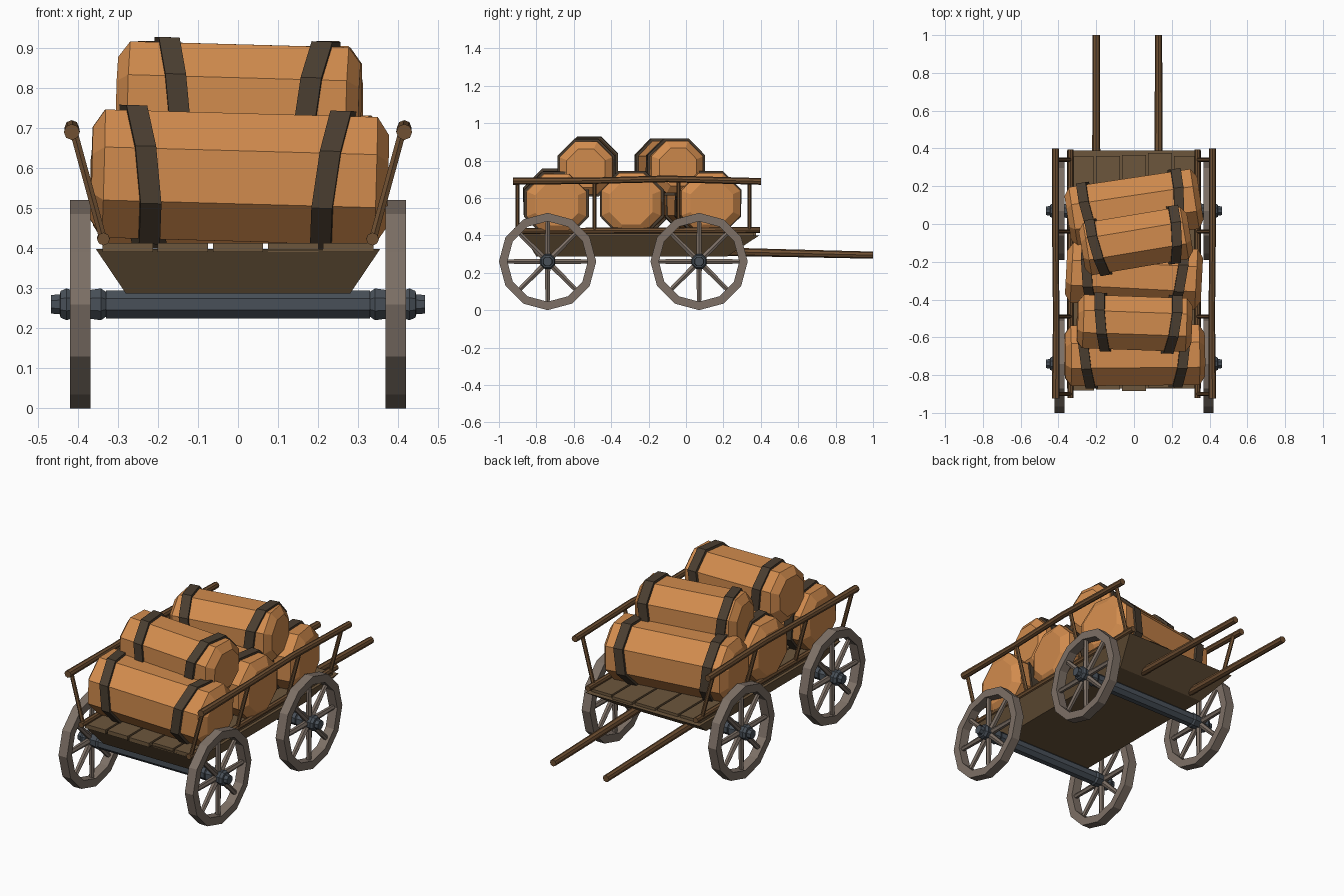
import bpy, bmesh, math, random
from mathutils import Vector, Matrix

if "Cube" in bpy.data.objects:
    bpy.data.objects.remove(bpy.data.objects["Cube"])

random.seed(4)


def mat(name, rgb):
    m = bpy.data.materials.new(name)
    m.diffuse_color = (*rgb, 1)
    m.use_nodes = True
    m.node_tree.nodes["Principled BSDF"].inputs["Base Color"].default_value = m.diffuse_color
    return m


ORANGE = mat("orange barrel wood", (0.64, 0.26, 0.075))
STRAP = mat("dark strap", (0.069, 0.048, 0.03))
BED = mat("bed wood", (0.15, 0.093, 0.045))
RAIL = mat("rail wood", (0.16, 0.08, 0.032))
IRON = mat("blue grey iron", (0.065, 0.08, 0.098))
WHEEL = mat("grey wheel wood", (0.205, 0.162, 0.133))


def finish(bm, name, material):
    bmesh.ops.recalc_face_normals(bm, faces=bm.faces)
    me = bpy.data.meshes.new(name)
    bm.to_mesh(me)
    bm.free()
    me.materials.append(material)
    ob = bpy.data.objects.new(name, me)
    bpy.context.collection.objects.link(ob)
    return ob


def lathe(bm, profile, n, turn=0.0, ring=False):
    """Revolve (x, radius) points about the x axis; ring closes the profile."""
    loops = []
    for x, r in profile:
        angles = [turn + math.tau * i / n for i in range(n)]
        loops.append([bm.verts.new((x, r * math.cos(a), r * math.sin(a))) for a in angles])
    pairs = list(zip(loops, loops[1:]))
    if ring:
        pairs.append((loops[-1], loops[0]))
    else:
        bm.faces.new(loops[0])
        bm.faces.new(loops[-1])
    for a, b in pairs:
        for i in range(n):
            j = (i + 1) % n
            bm.faces.new((a[i], a[j], b[j], b[i]))


def rod(bm, points, radii, n=6):
    """Sweep a round section through points that run in a nearly straight line."""
    pts = [Vector(p) for p in points]
    rot = (pts[-1] - pts[0]).to_track_quat('Z', 'Y')
    loops = []
    for p, r in zip(pts, radii):
        loops.append([bm.verts.new(p + rot @ Vector((r * math.cos(math.tau * i / n),
                                                     r * math.sin(math.tau * i / n), 0)))
                      for i in range(n)])
    bm.faces.new(loops[0])
    bm.faces.new(loops[-1])
    for a, b in zip(loops, loops[1:]):
        for i in range(n):
            j = (i + 1) % n
            bm.faces.new((a[i], a[j], b[j], b[i]))


def box(bm, x0, x1, y0, y1, z0, z1):
    m = Matrix.Translation(((x0 + x1) / 2, (y0 + y1) / 2, (z0 + z1) / 2))
    bmesh.ops.create_cube(bm, size=1, matrix=m @ Matrix.Diagonal((x1 - x0, y1 - y0, z1 - z0, 1)))


FLAT = math.pi / 8                 # turns an octagon so a flat side faces up
OCT = 1 / math.cos(FLAT)           # flat-to-flat radius -> corner radius

# wheels and axles
for end, y in (("front", -0.74), ("rear", 0.07)):
    bm = bmesh.new()
    lathe(bm, [(-0.33, 0.035 * OCT), (0.33, 0.035 * OCT)], 8, FLAT)
    finish(bm, end + "_axle", IRON).location = (0, y, 0.26)
    for side, s in (("left", -1), ("right", 1)):
        bm = bmesh.new()
        lathe(bm, [(s * 0.368, 0.26), (s * 0.42, 0.26), (s * 0.42, 0.215), (s * 0.368, 0.215)],
              12, 0, ring=True)
        finish(bm, f"{end}_{side}_rim", WHEEL).location = (0, y, 0.26)
        bm = bmesh.new()
        for i in range(8):
            a = math.tau * i / 8
            c, d = math.cos(a), math.sin(a)
            rod(bm, [(s * 0.394, 0.02 * c, 0.02 * d), (s * 0.394, 0.225 * c, 0.225 * d)],
                (0.017, 0.013))
        finish(bm, f"{end}_{side}_spokes", WHEEL).location = (0, y, 0.26)
        bm = bmesh.new()
        lathe(bm, [(s * x, r) for x, r in ((0.325, 0.03), (0.342, 0.043), (0.375, 0.038),
                                           (0.415, 0.038), (0.428, 0.043), (0.443, 0.036),
                                           (0.445, 0.027), (0.467, 0.025))], 8, FLAT)
        finish(bm, f"{end}_{side}_hub", IRON).location = (0, y, 0.26)

# tapered cart body
bm = bmesh.new()
low = [bm.verts.new(p) for p in ((-0.28, -0.80, 0.287), (0.28, -0.80, 0.287),
                                 (0.28, 0.22, 0.287), (-0.28, 0.22, 0.287))]
top = [bm.verts.new(p) for p in ((-0.355, -0.87, 0.398), (0.355, -0.87, 0.398),
                                 (0.355, 0.39, 0.398), (-0.355, 0.39, 0.398))]
bm.faces.new(low)
bm.faces.new(top)
for i in range(4):
    j = (i + 1) % 4
    bm.faces.new((low[i], low[j], top[j], top[i]))
finish(bm, "cart_body", BED)

# floor boards with uneven ends
bm = bmesh.new()
for i in range(5):
    x = -0.275 + 0.1375 * i
    box(bm, x - 0.063, x + 0.063, -0.875 + random.uniform(-0.01, 0.01),
        0.37 + random.uniform(-0.015, 0.01), 0.39, 0.413)
finish(bm, "floor_boards", BED)

# side rails and posts
for side, s in (("left", -1), ("right", 1)):
    bm = bmesh.new()
    rod(bm, [(s * 0.415, -0.925, 0.69), (s * 0.412, -0.5, 0.692), (s * 0.415, -0.1, 0.702),
             (s * 0.415, 0.4, 0.688)], (0.02, 0.017, 0.018, 0.018), 8)
    finish(bm, side + "_top_rail", RAIL)
    bm = bmesh.new()
    rod(bm, [(s * 0.336, -0.92, 0.423), (s * 0.336, 0.395, 0.428)], (0.016, 0.016), 8)
    finish(bm, side + "_bottom_rail", RAIL)
    bm = bmesh.new()
    for y in (-0.9, -0.49, -0.04, 0.34):
        rod(bm, [(s * 0.336, y, 0.42), (s * 0.41, y, 0.69)], (0.011, 0.011))
    finish(bm, side + "_rail_posts", RAIL)

# pulling shafts
for side, x in (("left", -0.2), ("right", 0.13)):
    bm = bmesh.new()
    rod(bm, [(x, 0.22, 0.312), (x, 1.0, 0.294)], (0.022, 0.019), 8)
    finish(bm, side + "_shaft", RAIL)

# barrels: name, centre, flat radius, half length, yaw, roll, strap positions
BARRELS = (
    ("front_lower", (0.004, -0.695, 0.577), 0.16, 0.37, 0.5, 1.6, (-0.25, 0.235)),
    ("middle_lower", (0.0, -0.275, 0.572), 0.16, 0.36, -3, 0, (-0.23, 0.23)),
    ("rear_lower", (0.0, 0.085, 0.572), 0.16, 0.355, 8.5, 0, (-0.23, 0.22)),
    ("front_upper", (0.002, -0.525, 0.767), 0.142, 0.303, -2, 1.6, (-0.165, 0.195)),
    ("rear_upper", (0.01, -0.09, 0.765), 0.14, 0.29, 9.5, 0, (-0.2, 0.2)),
)
for name, centre, r, h, yaw, roll, straps in BARRELS:
    place = (Matrix.Translation(centre) @ Matrix.Rotation(math.radians(yaw), 4, 'Z')
             @ Matrix.Rotation(math.radians(roll), 4, 'Y'))
    c = r * OCT
    bm = bmesh.new()
    lathe(bm, [(-h, c * 0.72), (0.03 - h, c), (h - 0.03, c), (h, c * 0.72)], 8, FLAT)
    finish(bm, name + "_barrel", ORANGE).matrix_world = place
    # leaning straps around the barrel
    bm = bmesh.new()
    for x in straps:
        lean = math.copysign(0.12, x)
        n0 = len(bm.verts)
        lathe(bm, [(x - 0.026, c - 0.005), (x + 0.026, c - 0.005),
                   (x + 0.026, c + 0.014), (x - 0.026, c + 0.014)], 8, FLAT, ring=True)
        for v in list(bm.verts)[n0:]:
            v.co.x += lean * (v.co.y + v.co.z)
    finish(bm, name + "_straps", STRAP).matrix_world = place
